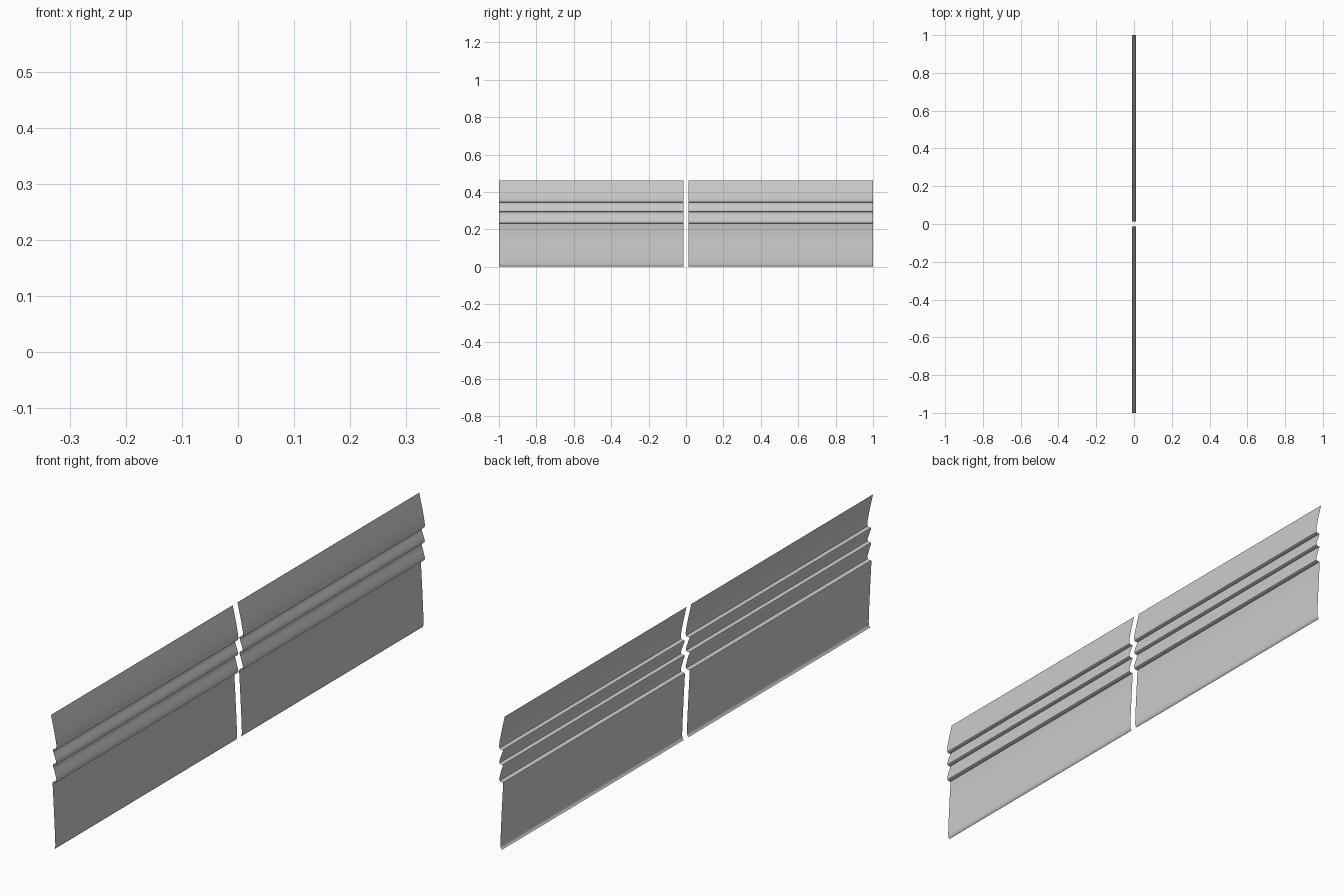
import bpy, bmesh, math

# Moulding cross-section (x, z) from the foot upward: a flat lower board,
# two narrow lapped bands and a flared top band, each with a rolled lower lip
profile = [
    (-0.001, 0.0), (0.003, 0.003), (0.005, 0.009), (0.0055, 0.018),
    (0.004, 0.06), (0.0, 0.14), (-0.005, 0.228),
    (-0.004, 0.231), (0.004, 0.231), (0.009, 0.234), (0.0105, 0.240),
    (0.008, 0.250), (0.002, 0.272), (-0.004, 0.289),
    (-0.003, 0.292), (0.004, 0.292), (0.009, 0.295), (0.010, 0.300),
    (0.007, 0.310), (0.001, 0.327), (-0.004, 0.340),
    (-0.003, 0.343), (0.004, 0.343), (0.009, 0.346), (0.0105, 0.354),
    (0.009, 0.367), (0.005, 0.388), (0.0, 0.412), (-0.006, 0.438),
    (-0.011, 0.460),
]


def panel(name, y0, y1):
    """Extrude the open profile along y, facing +x."""
    bm = bmesh.new()
    ends = [[bm.verts.new((x, y, z)) for x, z in profile] for y in (y0, y1)]
    a, b = ends
    for i in range(len(profile) - 1):
        f = bm.faces.new((a[i], b[i], b[i + 1], a[i + 1]))
        f.smooth = True
    mesh = bpy.data.meshes.new(name)
    bm.to_mesh(mesh)
    bm.free()
    obj = bpy.data.objects.new(name, mesh)
    bpy.context.collection.objects.link(obj)
    bpy.ops.object.select_all(action='DESELECT')
    obj.select_set(True)
    bpy.context.view_layer.objects.active = obj
    bpy.ops.object.shade_smooth_by_angle(angle=math.radians(40))
    return obj


# Two equal lengths with a narrow gap between them
panel("front_panel", -1.0, -0.013)
panel("back_panel", 0.013, 1.0)
